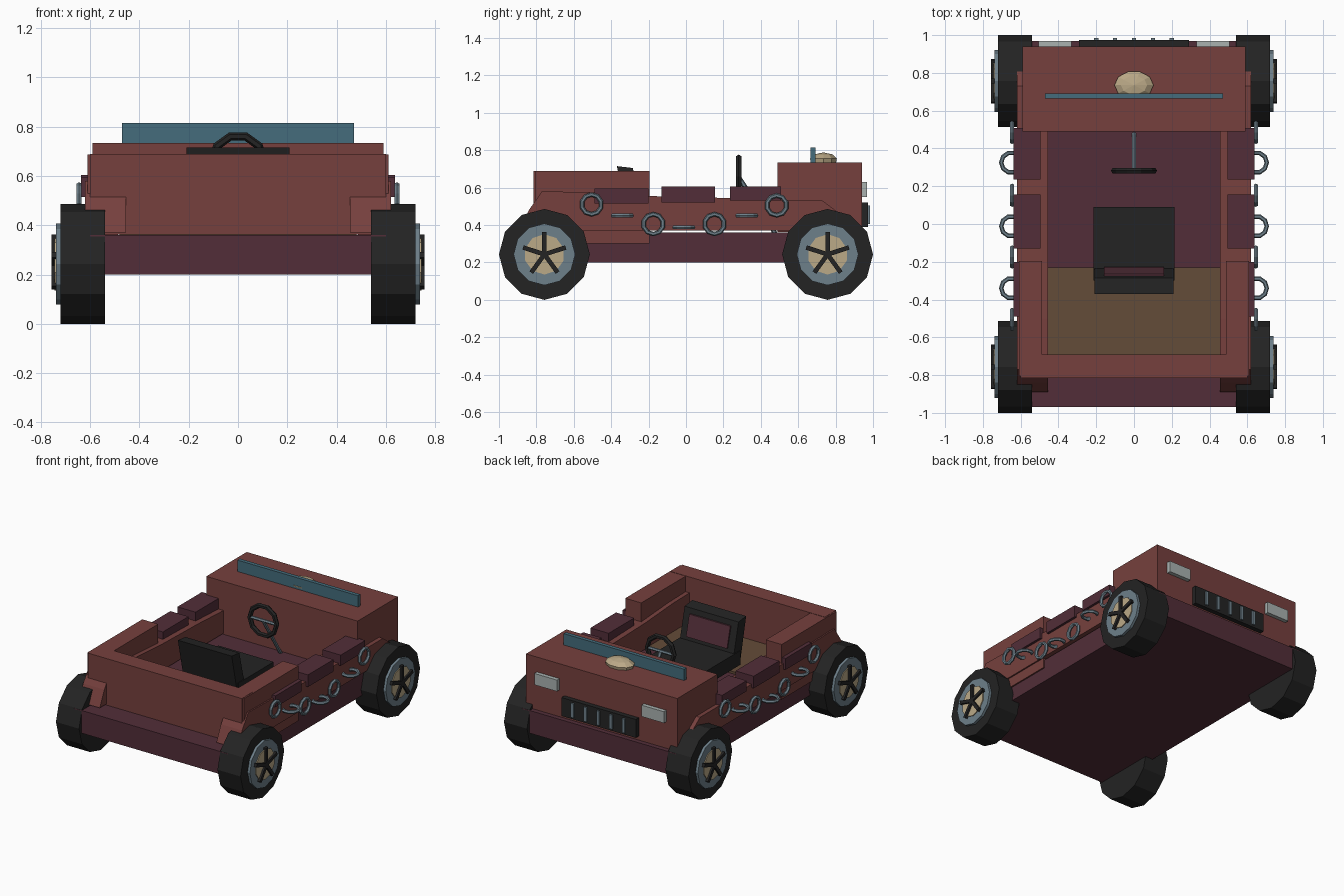
import bpy, bmesh, math
from mathutils import Vector, Matrix

if "Cube" in bpy.data.objects:
    bpy.data.objects.remove(bpy.data.objects["Cube"])

def mat(name, c):
    m = bpy.data.materials.new(name)
    m.diffuse_color = (*c, 1)
    m.use_nodes = True
    m.node_tree.nodes["Principled BSDF"].inputs["Base Color"].default_value = m.diffuse_color
    return m

RED = mat("body_red", (.181, .051, .047))
MAROON = mat("dark_maroon", (.084, .027, .040))
BLACK = mat("black", (.017, .017, .017))
STEEL = mat("blue_grey_steel", (.155, .215, .255))
TAN = mat("tan", (.50, .40, .245))
TEAL = mat("teal_glass", (.058, .15, .20))
BROWN = mat("floor_brown", (.127, .072, .040))
LAMP = mat("lamp_white", (.40, .445, .434))

def finish(name, bm, m):
    bmesh.ops.recalc_face_normals(bm, faces=bm.faces)
    me = bpy.data.meshes.new(name)
    bm.to_mesh(me)
    bm.free()
    me.materials.append(m)
    ob = bpy.data.objects.new(name, me)
    bpy.context.collection.objects.link(ob)
    return ob

def box(name, x, y, z, m):
    """Box from (min, max) ranges."""
    bm = bmesh.new()
    bmesh.ops.create_cube(bm, size=1)
    for v in bm.verts:
        v.co = Vector([(r[0] + r[1]) / 2 + c * (r[1] - r[0]) for r, c in zip((x, y, z), v.co)])
    return finish(name, bm, m)

def both(s, a, b):
    return tuple(sorted((s * a, s * b)))

def prism(name, pts, x, m):
    """Extrude a (y, z) profile along x."""
    bm = bmesh.new()
    f = bm.faces.new([bm.verts.new((x[0], p[0], p[1])) for p in pts])
    r = bmesh.ops.extrude_face_region(bm, geom=[f])
    bmesh.ops.translate(bm, vec=(x[1] - x[0], 0, 0),
                        verts=[e for e in r["geom"] if isinstance(e, bmesh.types.BMVert)])
    return finish(name, bm, m)

def circle(n, r, y=0, z=0):
    return [(y + r * math.sin(2 * math.pi * i / n), z + r * math.cos(2 * math.pi * i / n)) for i in range(n)]

def ring(name, loc, R, r, axis, m, n=10, k=6):
    bm = bmesh.new()
    rot = Vector((0, 0, 1)).rotation_difference(Vector(axis)).to_matrix()
    g = []
    for i in range(n):
        a = 2 * math.pi * i / n
        g.append([bm.verts.new(rot @ Vector(((R + r * math.cos(b)) * math.cos(a),
                  (R + r * math.cos(b)) * math.sin(a), r * math.sin(b))) + Vector(loc))
                  for b in [2 * math.pi * j / k for j in range(k)]])
    for i in range(n):
        for j in range(k):
            bm.faces.new((g[i][j], g[(i + 1) % n][j], g[(i + 1) % n][(j + 1) % k], g[i][(j + 1) % k]))
    return finish(name, bm, m)

def rod(name, a, b, r, m):
    a, b = Vector(a), Vector(b)
    bm = bmesh.new()
    bmesh.ops.create_cone(bm, cap_ends=True, segments=6, radius1=r, radius2=r, depth=(b - a).length)
    rot = Vector((0, 0, 1)).rotation_difference(b - a).to_matrix().to_4x4()
    bm.transform(Matrix.Translation((a + b) / 2) @ rot)
    return finish(name, bm, m)

# Chassis, hood and rear body
box("chassis", (-.6, .6), (-.97, .97), (.2, .36), MAROON)
box("hood", (-.59, .59), (.49, .94), (.362, .735), RED)
box("back_panel", (-.6, .6), (-.815, -.69), (.362, .69), RED)
box("rear_floor", (-.48, .48), (-.7, -.23), (.355, .375), BROWN)

# Side walls with fender slopes, rear boxes, pads
wall = [(-.89, .37), (-.84, .48), (-.77, .58), (-.5, .575), (-.2, .555), (.2, .545),
        (.5, .53), (.73, .53), (.81, .47), (.84, .37)]
for s, side in ((1, "right"), (-1, "left")):
    prism(side + "_side_wall", wall, both(s, .455, .62), RED)
    box(side + "_rear_box", both(s, .486, .61), (-.805, -.195), (.30, .688), RED)
    for i, (y0, y1, z0, z1) in enumerate(((-.49, -.2, .515, .595), (-.13, .155, .52, .605), (.235, .508, .53, .605))):
        box(f"{side}_pad_{i}", both(s, .495, .637), (y0, y1), (z0, z1), MAROON)
    # Chain: upright rings joined by flat links
    for i, (y, z) in enumerate(((.485, .505), (.152, .405), (-.175, .405), (-.505, .51))):
        ring(f"{side}_chain_ring_{i}", (s * .645, y, z), .053, .012, (1, 0, 0), STEEL)
    for i, (y, z) in enumerate(((.325, .45), (-.012, .388), (-.34, .45))):
        ring(f"{side}_chain_link_{i}", (s * .65, y, z), .053, .012, (0, 0, 1), STEEL)
    # Headlights
    box(side + "_headlight", both(s, .33, .505), (.93, .968), (.55, .63), LAMP)

    # Wheels
    for y, end in ((.757, "nose"), (-.757, "tail")):
        n = f"{side}_{end}_"
        prism(n + "tire", circle(12, .243, y, .243), both(s, .54, .72), BLACK)
        prism(n + "rim", circle(12, .165, y, .243), both(s, .70, .738), STEEL)
        prism(n + "hub_disc", circle(10, .108, y, .243), both(s, .72, .744), TAN)
        for k in range(5):
            a = 2 * math.pi * k / 5
            u, w = Vector((math.sin(a), math.cos(a))), Vector((math.cos(a), -math.sin(a))) * .012
            c = Vector((y, .243))
            prism(f"{n}spoke_{k}", [c - w, c + w, c + u * .12 + w, c + u * .12 - w],
                  both(s, .735, .757), BLACK)

# Grille with bars
box("grille", (-.29, .29), (.93, .973), (.39, .52), BLACK)
for i in range(5):
    x = -.2 + .1 * i
    box(f"grille_bar_{i}", (x - .011, x + .011), (.96, .984), (.405, .505), STEEL)

# Windshield and hood dome
box("windshield", (-.47, .47), (.665, .692), (.73, .815), TEAL)
bm = bmesh.new()
rows = [[bm.verts.new((rr * 1.38 * math.cos(t), .735 + rr * math.sin(t), z))
         for t in [2 * math.pi * i / 10 for i in range(10)]] for rr, z in ((.07, .73), (.075, .755), (.05, .778))]
tip = bm.verts.new((0, .735, .788))
for i in range(10):
    j = (i + 1) % 10
    for a, b in zip(rows, rows[1:]):
        bm.faces.new((a[i], a[j], b[j], b[i]))
    bm.faces.new((rows[2][i], rows[2][j], tip))
finish("hood_dome", bm, TAN)

# Seat
box("seat_cushion", (-.215, .215), (-.30, .09), (.40, .50), BLACK)
prism("seat_back", [(-.30, .40), (-.21, .40), (-.285, .705), (-.37, .715)], (-.21, .21), BLACK)
prism("seat_back_panel", [(-.236, .525), (-.228, .525), (-.264, .67), (-.275, .67)], (-.16, .16), MAROON)

# Steering wheel and column
ring("steering_wheel", (0, .282, .66), .105, .017, (0, 1, 0), BLACK, 10)
rod("steering_column", (0, .28, .66), (0, .48, .35), .012, STEEL)
rod("steering_crossbar", (-.1, .282, .66), (.1, .282, .66), .011, STEEL)
